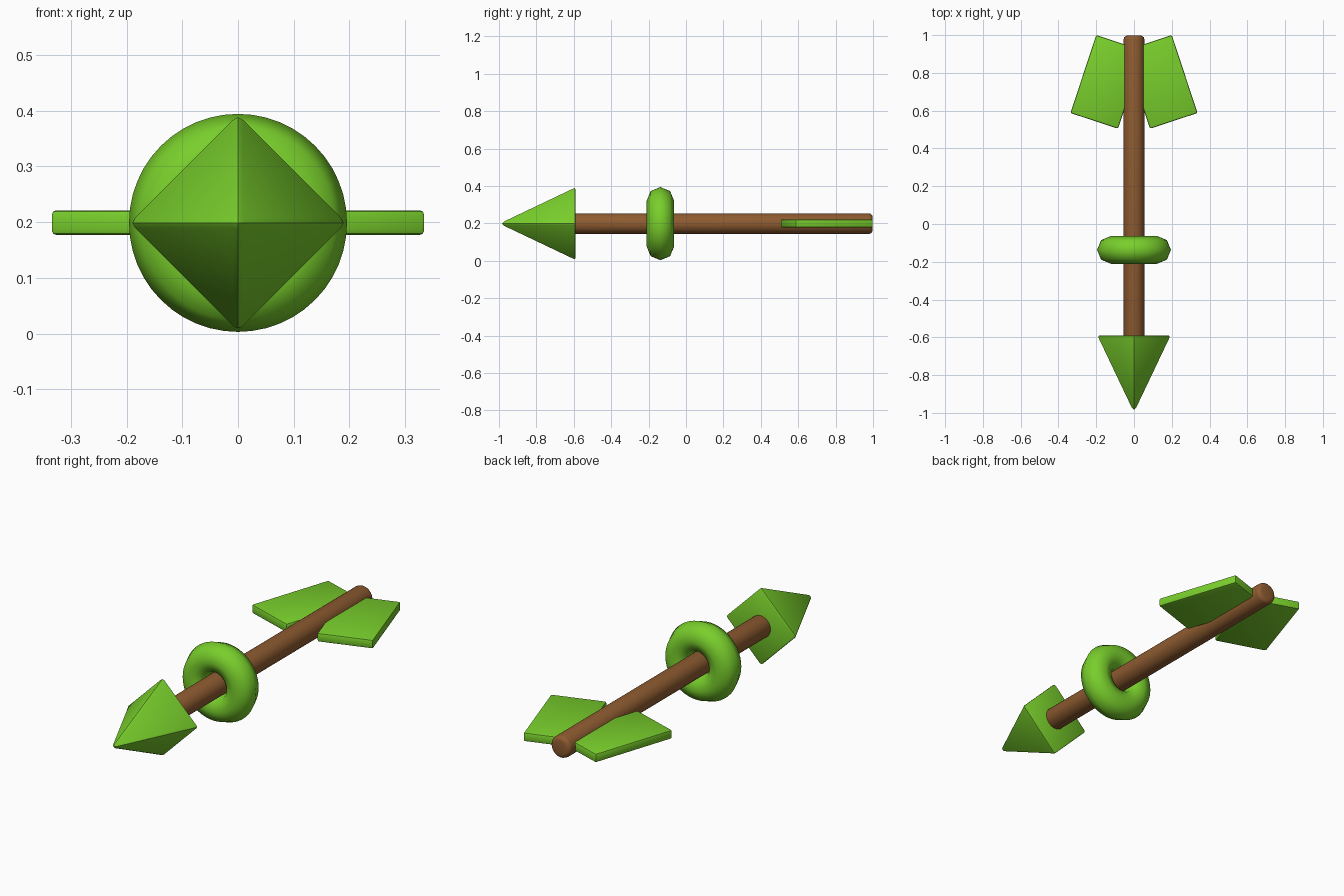
import bpy
from math import radians, atan2, hypot

if "Cube" in bpy.data.objects:
    bpy.data.objects.remove(bpy.data.objects["Cube"])

ZC = 0.1985  # height of the arrow axis


def material(name, rgb):
    m = bpy.data.materials.new(name)
    m.diffuse_color = (*rgb, 1)
    m.use_nodes = True
    m.node_tree.nodes["Principled BSDF"].inputs["Base Color"].default_value = m.diffuse_color
    return m


GREEN = material("green", (0.19, 0.62, 0.025))
BROWN = material("brown", (0.27, 0.105, 0.03))


def finish(name, mat, bevel=0.0, segments=2, angle=40):
    """Name and colour the active object, round its edges and smooth it."""
    ob = bpy.context.object
    ob.name = name
    ob.data.materials.append(mat)
    bpy.ops.object.transform_apply(location=False, rotation=True, scale=True)
    if bevel:
        mod = ob.modifiers.new("bevel", "BEVEL")
        mod.width, mod.segments = bevel, segments
        mod.limit_method, mod.angle_limit = "ANGLE", radians(30)
        bpy.ops.object.modifier_apply(modifier=mod.name)
    bpy.ops.object.shade_smooth_by_angle(angle=radians(angle))
    return ob


# Shaft, running from inside the head to the tail
y0, y1 = -0.66, 0.998
bpy.ops.mesh.primitive_cylinder_add(vertices=32, radius=0.055, depth=y1 - y0,
                                    location=(0, (y0 + y1) / 2, ZC),
                                    rotation=(radians(90), 0, 0))
finish("shaft", BROWN, 0.02, 3)

# Four-sided arrowhead pointing to the front
base, tip = -0.59, -1.008
bpy.ops.mesh.primitive_cone_add(vertices=4, radius1=0.199, radius2=0, depth=base - tip,
                                location=(0, (base + tip) / 2, ZC),
                                rotation=(radians(90), 0, 0))
finish("arrowhead", GREEN, 0.012)

# Ring around the shaft
bpy.ops.mesh.primitive_torus_add(major_segments=48, minor_segments=8,
                                 major_radius=0.122, minor_radius=0.0735,
                                 location=(0, -0.137, ZC),
                                 rotation=(radians(90), 0, 0))
finish("ring", GREEN, angle=60)

# Flat tilted tail fins, one per side
for side, name in ((1, "fin_right"), (-1, "fin_left")):
    dx, dy = 0.135, 0.41
    bpy.ops.mesh.primitive_cube_add(size=1, location=(side * 0.1425, 0.7525, ZC + 0.0005),
                                    rotation=(0, 0, side * atan2(dx, dy)))
    bpy.context.object.scale = (0.265, hypot(dx, dy) + 0.003, 0.044)
    finish(name, GREEN, 0.008)
